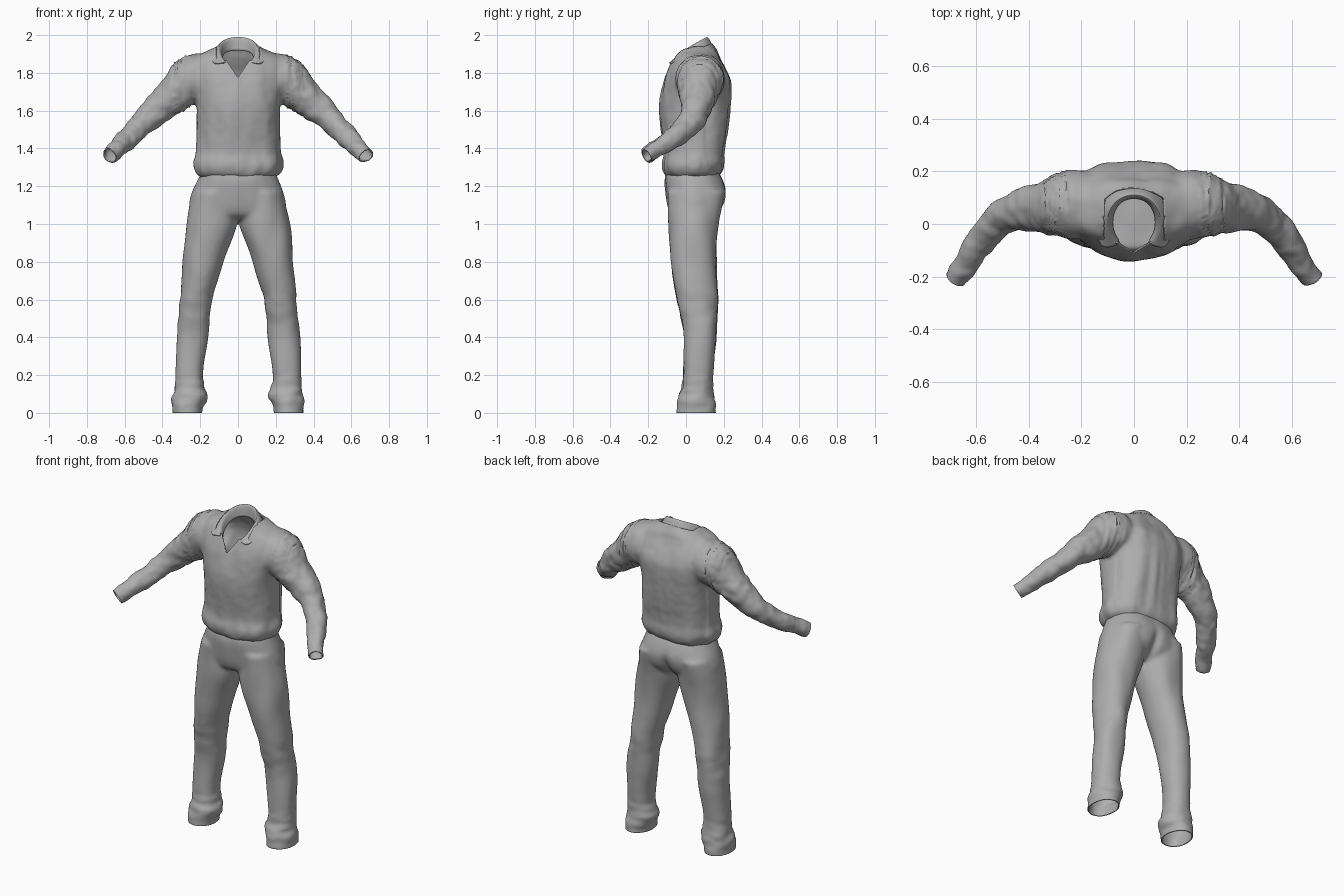
import bpy, bmesh, math
from mathutils import Vector, Quaternion, noise

if "Cube" in bpy.data.objects:
    bpy.data.objects.remove(bpy.data.objects["Cube"])

GREY = (0.42, 0.42, 0.42, 1)
cloth = bpy.data.materials.new("grey cloth")
cloth.diffuse_color = GREY
cloth.use_nodes = True
shader = cloth.node_tree.nodes["Principled BSDF"]
shader.inputs["Base Color"].default_value = GREY
shader.inputs["Roughness"].default_value = 0.8


def smooth_rings(rings, steps=6):
    """Catmull-Rom interpolation of ring values."""
    out = []
    for i in range(len(rings) - 1):
        p = [rings[max(0, min(len(rings) - 1, i + k))] for k in (-1, 0, 1, 2)]
        for s in range(steps):
            t = s / steps
            out.append([0.5 * (2 * b + (c - a) * t + (2 * a - 5 * b + 4 * c - d) * t * t
                               + (3 * b - a - 3 * c + d) * t ** 3) for a, b, c, d in zip(*p)])
    return out + [list(rings[-1])]


def tube(bm, rings, along=False, power=2.0, sides=40):
    """Closed loft through rings of (x, y, z, half width, half depth)."""
    rings = smooth_rings(rings)
    loops = []
    for i, (x, y, z, rx, ry) in enumerate(rings):
        turn = Quaternion()
        if along:
            a, b = rings[max(i - 1, 0)], rings[min(i + 1, len(rings) - 1)]
            turn = (Vector(b[:3]) - Vector(a[:3])).to_track_quat('Z', 'Y')
        loop = []
        for k in range(sides):
            c, s = math.cos(math.tau * k / sides), math.sin(math.tau * k / sides)
            p = Vector((rx * math.copysign(abs(c) ** (2 / power), c),
                        ry * math.copysign(abs(s) ** (2 / power), s), 0))
            loop.append(bm.verts.new(Vector((x, y, z)) + turn @ p))
        loops.append(loop)
    for lo, hi in zip(loops, loops[1:]):
        for k in range(sides):
            j = (k + 1) % sides
            bm.faces.new((lo[k], lo[j], hi[j], hi[k]))
    bm.faces.new(loops[0][::-1])
    bm.faces.new(loops[-1])


def make_object(name, bm):
    bmesh.ops.recalc_face_normals(bm, faces=bm.faces)
    me = bpy.data.meshes.new(name)
    bm.to_mesh(me)
    bm.free()
    ob = bpy.data.objects.new(name, me)
    bpy.context.collection.objects.link(ob)
    return ob


def fuse(ob, voxel=0.011, rounds=7):
    """Merge the overlapping tubes into one soft skin and return it as a bmesh."""
    m = ob.modifiers.new("fuse", 'REMESH')
    m.mode, m.voxel_size = 'VOXEL', voxel
    m = ob.modifiers.new("soften", 'SMOOTH')
    m.factor, m.iterations = 0.5, rounds
    me = bpy.data.meshes.new_from_object(ob.evaluated_get(bpy.context.evaluated_depsgraph_get()))
    ob.modifiers.clear()
    ob.data = me
    bm = bmesh.new()
    bm.from_mesh(me)
    bm.normal_update()
    return bm


def wrinkle(bm, rule):
    moves = [(v, v.normal * rule(v.co)) for v in bm.verts]
    for v, d in moves:
        v.co += d


def cut(bm, point, normal, clear=False):
    bmesh.ops.bisect_plane(bm, geom=bm.verts[:] + bm.edges[:] + bm.faces[:], dist=1e-5,
                           plane_co=point, plane_no=normal, clear_outer=clear)


def finish(ob, thickness):
    ob.data.materials.clear()
    ob.data.materials.append(cloth)
    m = ob.modifiers.new("thickness", 'SOLIDIFY')
    m.thickness, m.offset = thickness, -1
    bpy.ops.object.select_all(action='DESELECT')
    ob.select_set(True)
    bpy.context.view_layer.objects.active = ob
    bpy.ops.object.shade_smooth_by_angle(angle=math.radians(60))


def bump(d, width):
    return math.exp(-(d / width) ** 2)


def body_ring(z, half, front, back):
    return (0, (front + back) / 2, z, half, (back - front) / 2)


# Shirt: body and two sleeves
bm = bmesh.new()
tube(bm, [body_ring(*r) for r in (
    (1.25, .195, -.1, .16), (1.275, .222, -.118, .19), (1.32, .236, -.125, .205),
    (1.38, .222, -.115, .205), (1.5, .216, -.128, .223), (1.63, .222, -.136, .235),
    (1.75, .25, -.117, .238), (1.82, .25, -.094, .213), (1.88, .22, -.068, .18),
    (1.92, .15, -.052, .165), (1.95, .1, -.036, .142), (1.99, .085, -.02, .12))], power=2.4)
for s in (1, -1):
    tube(bm, [(s * x, y, z, r, r) for x, y, z, r in (
        (.13, .08, 1.77, .11), (.235, .075, 1.765, .13), (.315, .065, 1.705, .105),
        (.42, .055, 1.615, .08), (.51, .015, 1.53, .063), (.59, -.075, 1.45, .053),
        (.665, -.195, 1.375, .042), (.69, -.235, 1.35, .042))], along=True)
shirt = make_object("shirt", bm)
bm = fuse(shirt)


def shirt_folds(p):
    sleeve = min(1, max(0, (abs(p.x) - .25) / .1))
    d = .009 * noise.noise(Vector((p.x * 13, p.y * 9, p.z * (4 + 9 * sleeve))))
    d += .004 * noise.noise(p * 24) * (.4 + sleeve)
    d += .008 * noise.noise(Vector((p.x * 20, p.y * 20, 3))) * bump(p.z - 1.31, .06)
    if p.y > .1 and abs(p.x) < .22:
        # long vertical folds down the back
        d += (.006 * math.cos(p.x * 42) - .012 * bump(p.x, .025)) * bump(p.z - 1.52, .2)
    return d + .002


wrinkle(bm, shirt_folds)

# Open cuffs, neck and front slit
for s in (1, -1):
    cut(bm, (s * .675, -.212, 1.364), (s * .47, -.75, -.47), True)
    cut(bm, (0, 0, 1.775), (s, 0, -.66))
cut(bm, (0, .11, 1.945), (0, -.43, 1))
gone = []
for f in bm.faces:
    x, y, z = f.calc_center_median()
    slit = y < .03 and abs(x) < .66 * (z - 1.775)
    neck = abs(x) < .115 and z > 1.945 - .43 * (.11 - y)
    if slit or neck:
        gone.append(f)
bmesh.ops.delete(bm, geom=gone, context='FACES')
bm.to_mesh(shirt.data)
bm.free()
finish(shirt, .007)

# Collar: folded strip, inner edge, fold line and outer edge, from the back to the tip
bm = bmesh.new()
rows = (
    ((0, .1, 1.92), (.055, .085, 1.915), (.082, .03, 1.895), (.078, -.03, 1.86), (.05, -.068, 1.835)),
    ((0, .112, 2.03), (.065, .09, 2.015), (.102, .03, 1.975), (.098, -.035, 1.92), (.06, -.08, 1.865)),
    ((0, .158, 1.925), (.09, .135, 1.92), (.14, .05, 1.905), (.148, -.03, 1.875), (.125, -.1, 1.845)))
grid = [[bm.verts.new(p) for p in row] for row in rows]
for a, b in zip(grid, grid[1:]):
    for k in range(len(a) - 1):
        bm.faces.new((a[k], a[k + 1], b[k + 1], b[k]))
collar = make_object("collar", bm)
collar.modifiers.new("other half", 'MIRROR')
collar.modifiers.new("round", 'SUBSURF').levels = 3
collar.modifiers["round"].render_levels = 3
finish(collar, .008)

# Trousers: hips and two legs
bm = bmesh.new()
tube(bm, [body_ring(*r) for r in (
    (1.29, .19, -.095, .16), (1.24, .208, -.11, .19), (1.17, .236, -.108, .212),
    (1.1, .253, -.1, .195), (1.05, .22, -.08, .15), (1.025, .14, -.04, .1))], power=2.3)
for s in (1, -1):
    tube(bm, [(s * x, y, z, rx, ry) for x, y, z, rx, ry in (
        (.125, .052, 1.17, .11, .15), (.14, .04, 1.0, .132, .13), (.185, .04, .8, .105, .118),
        (.222, .058, .6, .084, .108), (.235, .068, .5, .081, .094), (.243, .075, .4, .082, .086),
        (.26, .063, .2, .073, .076), (.254, .058, .12, .084, .082), (.257, .053, .07, .091, .095),
        (.268, .055, .03, .077, .1), (.268, .055, -.04, .077, .1))], power=2.2)
trousers = make_object("trousers", bm)
bm = fuse(trousers)


def trouser_folds(p):
    d = .008 * noise.noise(Vector((p.x * 11, p.y * 9, p.z * 5 + 7)))
    # bunched cloth at the knees and above the hems
    d += .009 * noise.noise(Vector((p.x * 12, p.y * 12, p.z * 26))) * bump(p.z - .1, .09)
    d += .006 * noise.noise(Vector((p.x * 10, p.y * 10, p.z * 16))) * bump(p.z - .54, .12)
    if p.y > .08:
        d -= .02 * bump(p.x, .025) * bump(p.z - 1.09, .08)
    return d + .002


wrinkle(bm, trouser_folds)
cut(bm, (0, 0, 0), (0, 0, -1), True)
bm.to_mesh(trousers.data)
bm.free()
finish(trousers, .007)
